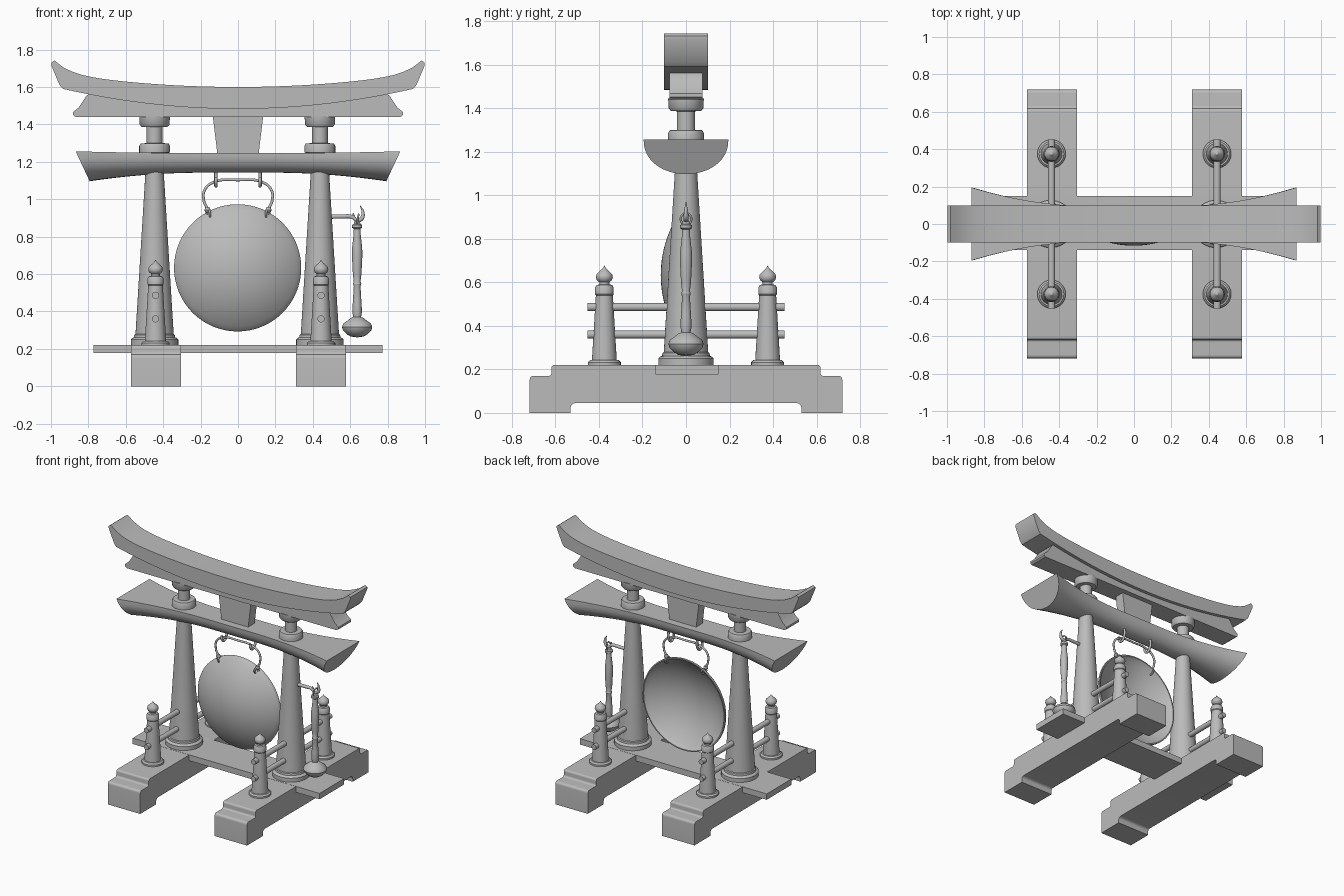
import bpy
import bmesh
import math
from mathutils import Vector

if "Cube" in bpy.data.objects:
    bpy.data.objects.remove(bpy.data.objects["Cube"], do_unlink=True)

grey = bpy.data.materials.new("plain grey")
grey.use_nodes = True
grey.diffuse_color = (0.5, 0.5, 0.5, 1)
grey.node_tree.nodes["Principled BSDF"].inputs["Base Color"].default_value = (0.5, 0.5, 0.5, 1)
made = []


def finish(name, bm, loc=(0, 0, 0), rot=(0, 0, 0)):
    bmesh.ops.remove_doubles(bm, verts=bm.verts, dist=1e-5)
    bmesh.ops.recalc_face_normals(bm, faces=bm.faces)
    mesh = bpy.data.meshes.new(name)
    bm.to_mesh(mesh)
    bm.free()
    mesh.materials.append(grey)
    obj = bpy.data.objects.new(name, mesh)
    obj.location, obj.rotation_euler = loc, rot
    bpy.context.collection.objects.link(obj)
    made.append(obj)
    return obj


def lathe(name, profile, loc=(0, 0, 0), rot=(0, 0, 0), sides=40):
    """Turn (radius, height) points around the local z axis."""
    bm = bmesh.new()
    verts = [bm.verts.new((r, 0, z)) for r, z in profile]
    edges = [bm.edges.new(pair) for pair in zip(verts, verts[1:])]
    bmesh.ops.spin(bm, geom=verts + edges, cent=(0, 0, 0), axis=(0, 0, 1),
                   angle=math.tau, steps=sides)
    return finish(name, bm, loc, rot)


def rounded(points, steps=5):
    """Replace each (a, b, radius) corner by a small curve."""
    out = []
    for i, (a, b, r) in enumerate(points):
        p = Vector((a, b))
        if not r:
            out.append(p)
            continue
        before = Vector(points[i - 1][:2]) - p
        after = Vector(points[(i + 1) % len(points)][:2]) - p
        s, e = p + before.normalized() * r, p + after.normalized() * r
        for k in range(steps + 1):
            t = k / steps
            out.append(s * (1 - t) ** 2 + p * 2 * t * (1 - t) + e * t * t)
    return out


def mirrored(half):
    """Close a half outline running from its bottom middle to its top middle."""
    return half + [(-p[0],) + tuple(p[1:]) for p in reversed(half)]


def slab(name, outline, place, low, high):
    """Extrude a 2D outline; place(a, b, d) turns it into a 3D point."""
    bm = bmesh.new()
    ends = [[bm.verts.new(place(p[0], p[1], d)) for p in outline] for d in (low, high)]
    for ring in ends:
        bm.faces.new(ring)
    n = len(outline)
    for i in range(n):
        j = (i + 1) % n
        bm.faces.new((ends[0][i], ends[0][j], ends[1][j], ends[1][i]))
    return finish(name, bm)


def front_plane(a, b, d):
    return (a, d, b)


def side_plane(a, b, d):
    return (d, a, b)


def tube(name, points, radius, taper=None):
    curve = bpy.data.curves.new(name, 'CURVE')
    curve.dimensions = '3D'
    curve.bevel_depth, curve.bevel_resolution = radius, 3
    curve.use_fill_caps = True
    curve.resolution_u = 8
    spline = curve.splines.new('BEZIER')
    spline.bezier_points.add(len(points) - 1)
    for i, (bp, p) in enumerate(zip(spline.bezier_points, points)):
        bp.co = p
        bp.handle_left_type = bp.handle_right_type = 'AUTO'
        bp.radius = taper[i] if taper else 1
    curve.materials.append(grey)
    obj = bpy.data.objects.new(name, curve)
    bpy.context.collection.objects.link(obj)


# Feet and the plank joining them
foot = mirrored([(0.53, 0.045, 0.025), (0.53, 0, 0), (0.718, 0, 0), (0.718, 0.17, 0.02),
                 (0.618, 0.17, 0.015), (0.618, 0.22, 0.015)])
for side, x in (("left", 0.443), ("right", -0.439)):
    slab(side + "_foot", rounded(foot), side_plane, x - 0.134, x + 0.134)
slab("base_plank", mirrored([(0.772, 0.177), (0.772, 0.221)]), front_plane, -0.14, 0.15)

# Main pillars, with their collars above the lower beam
pillar = [(0, 0.22), (0.127, 0.22), (0.127, 0.25), (0.12, 0.258), (0.11, 0.262), (0.108, 0.275),
          (0.102, 0.28), (0.048, 1.16), (0.048, 1.24), (0.082, 1.25), (0.082, 1.285), (0.075, 1.298),
          (0.042, 1.3), (0.042, 1.385), (0.07, 1.387), (0.08, 1.4), (0.082, 1.445), (0, 1.445)]
for side, x in (("left", 0.438), ("right", -0.446)):
    lathe(side + "_pillar", pillar, (x, 0, 0))

# Railings: turned posts with finials, and two round bars per side
post = [(0, 0.22), (0.076, 0.22), (0.076, 0.232), (0.066, 0.242), (0.057, 0.243), (0.039, 0.54),
        (0.043, 0.545), (0.043, 0.575), (0.036, 0.587), (0.023, 0.59), (0.023, 0.6), (0.034, 0.609),
        (0.039, 0.622), (0.036, 0.637), (0.022, 0.651), (0.009, 0.662), (0, 0.677)]
for side, x in (("left", 0.444), ("right", -0.441)):
    for end, y in (("front", -0.375), ("back", 0.375)):
        lathe(f"{side}_{end}_rail_post", post, (x, y, 0), sides=28)
    for level, z in (("lower", 0.36), ("upper", 0.486)):
        lathe(f"{side}_{level}_rail", [(0, -0.453), (0.019, -0.453), (0.019, 0.453), (0, 0.453)],
              (x, 0, z), (math.pi / 2, 0, 0), 20)

# Lower beam: half-round section flaring toward slanted ends
bm = bmesh.new()
rings = []
for i in range(41):
    s = i / 20 - 1
    flare = max(0, (abs(s) - 0.23) / 0.77) ** 2
    width, depth, top = 0.094 + 0.101 * flare, 0.105 + 0.055 * flare, 1.247 + 0.009 * flare
    ring = []
    for k in range(17):
        a = math.pi * k / 16
        drop = math.sin(a) ** 0.9
        ring.append(bm.verts.new((s * (0.868 - 0.075 * drop), -width * math.cos(a), top - depth * drop)))
    rings.append(ring)
for a, b in zip(rings, rings[1:]):
    for k in range(17):
        j = (k + 1) % 17
        bm.faces.new((a[k], a[j], b[j], b[k]))
bm.faces.new(rings[0])
bm.faces.new(rings[-1])
finish("lower_beam", bm)

# Centre block, upper lintel and swept top beam
slab("centre_block", mirrored([(0.11, 1.24), (0.135, 1.445)]), front_plane, -0.038, 0.038)


def top_z(x):
    return 1.6 + 0.08 * x ** 2 + 0.08 * x ** 12


def under_z(x):
    return 1.483 + 0.122 * x ** 2


steps = [i / 20 for i in range(20, -1, -1)]
lintel = [(0.868, 1.44), (0.882, 1.45), (0.882, 1.466), (0.852, 1.49), (0.825, 1.53), (0.81, 1.555)]
lintel += [(0.79 * t, under_z(0.79 * t) + 0.006) for t in steps]
slab("upper_lintel", mirrored(lintel), front_plane, -0.075, 0.075)
beam = [(0.936 * t, under_z(0.936 * t)) for t in reversed(steps)]
beam += [(0.955, 1.612), (0.998, 1.715), (0.998, 1.73)]
beam += [(0.982 * t, top_z(0.982 * t)) for t in steps]
slab("top_beam", mirrored(beam), front_plane, -0.1, 0.1)

# Gong: thin dome, hollow at the back, with a turned rim
gong, R = [], 0.52
for i in range(17):
    r = 0.335 * i / 16
    gong.append((r, 0.116 - R + math.sqrt(R * R - r * r)))
gong += [(0.34, -0.014), (0.34, -0.028), (0.332, -0.028)]
gong += [(r * 0.97, z - 0.012) for r, z in reversed(gong[:17])]
lathe("gong", gong, (-0.002, 0, 0.633), (math.pi / 2, 0, 0), 64)

# Gong hanger, its end knots and the two hooks under the beam
half = [(0.168, 0.92), (0.165, 0.945), (0.182, 0.99), (0.178, 1.05), (0.125, 1.093)]
path = [(-x, 0, z) for x, z in half] + [(0, 0, 1.103)] + [(x, 0, z) for x, z in reversed(half)]
tube("gong_hanger", path, 0.0075)
for side, s in (("left", 1), ("right", -1)):
    lathe(side + "_hanger_knot", [(0, -0.016), (0.012, -0.012), (0.017, 0), (0.012, 0.012), (0, 0.016)],
          (s * 0.163, 0, 0.943), sides=16)
    tube(side + "_hanger_ring", [(s * 0.155, 0.01, 0.94), (s * 0.15, 0.03, 0.925),
                                 (s * 0.15, 0.01, 0.9), (s * 0.15, -0.02, 0.925),
                                 (s * 0.155, 0, 0.945)], 0.006)
    tube(side + "_beam_hook", [(s * 0.118, 0.035, 1.17), (s * 0.118, 0.035, 1.1), (s * 0.118, 0.005, 1.07),
                               (s * 0.118, -0.022, 1.09), (s * 0.118, -0.022, 1.115)], 0.009)

# Mallet peg with a crescent hook, and the hanging mallet
tube("mallet_peg", [(0.48, 0, 0.906), (0.56, 0, 0.908), (0.61, 0, 0.905), (0.635, 0, 0.885)],
     0.012, [1, 1, 0.9, 0.8])
tube("mallet_hook", [(0.615, 0, 0.925), (0.632, 0, 0.888), (0.66, 0, 0.896),
                     (0.668, 0, 0.93), (0.652, 0, 0.968)], 0.011, [0.3, 1, 1.1, 0.8, 0.1])
tube("mallet_loop", [(0.635, -0.013, 0.86), (0.64, -0.024, 0.895), (0.645, 0, 0.918),
                     (0.64, 0.024, 0.895), (0.635, 0.013, 0.86)], 0.005)
mallet = [(0, 0.885), (0.014, 0.882), (0.018, 0.868), (0.027, 0.862), (0.027, 0.848), (0.018, 0.842),
          (0.019, 0.81), (0.027, 0.74), (0.028, 0.7), (0.023, 0.6), (0.018, 0.56), (0.022, 0.548),
          (0.018, 0.535), (0.023, 0.45), (0.026, 0.4), (0.021, 0.37), (0.034, 0.365), (0.05, 0.352),
          (0.074, 0.335), (0.081, 0.317), (0.076, 0.3), (0.055, 0.278), (0.035, 0.266), (0, 0.261)]
lathe("mallet", mallet, (0.637, 0, 0), sides=32)

# Smooth shading with sharp edges kept
for obj in bpy.context.selected_objects:
    obj.select_set(False)
for obj in made:
    obj.select_set(True)
bpy.context.view_layer.objects.active = made[0]
bpy.ops.object.shade_smooth_by_angle(angle=math.radians(35))
